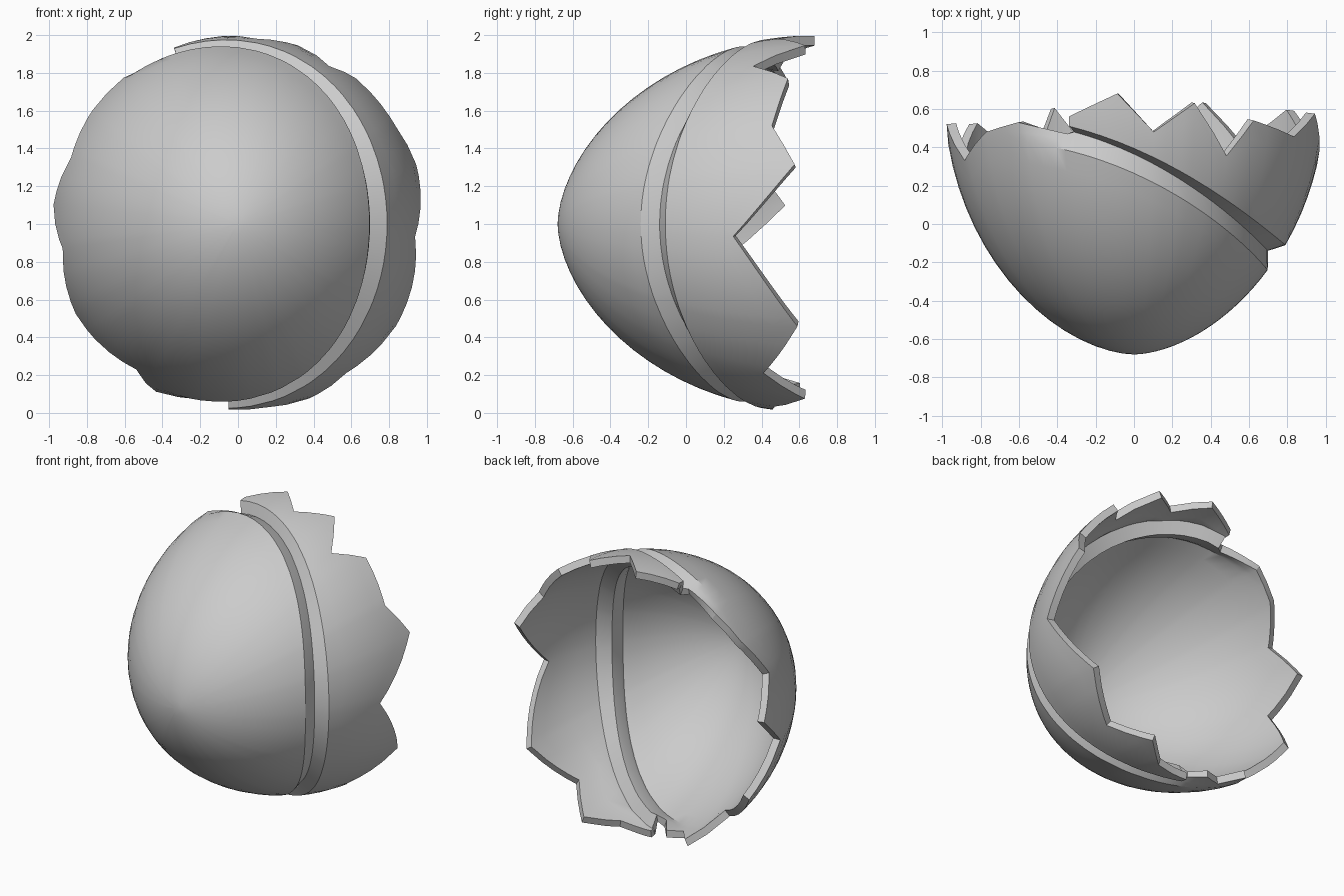
import bpy, bmesh, math

if "Cube" in bpy.data.objects:
    bpy.data.objects.remove(bpy.data.objects["Cube"])

YC, TIP, R = 0.68, -0.68, 0.99      # widest plane, tip of the dome, widest radius
DEPTH, BAND, SLOPE = 0.065, 0.10, 0.03   # groove depth and length, slant of step wall
START, END = -93, 110               # angles between which the raised layer runs

# jagged broken edge: (angle round the y axis from +x, y of the edge)
EDGE = [(-93, .46), (-86, .46), (-79, .47), (-68, .63), (-54, .41), (-33, .59),
        (-4, .25), (18.5, .575), (32, .455), (51, .54), (60, .355), (71.5, .63),
        (84, .48), (95, .68), (110, .56), (112, .47), (128, .53), (142, .48),
        (158, .33), (174, .52), (188, .27), (209, .52), (219, .44), (235, .28),
        (244, .60), (251, .46), (258, .50), (263, .40), (267, .46)]


def edge_y(a):
    for (a0, y0), (a1, y1) in zip(EDGE, EDGE[1:]):
        if a0 <= a <= a1:
            return y0 + (y1 - y0) * (a - a0) / (a1 - a0)


def radius(y):
    u = (YC - y) / (YC - TIP)
    return R * max(0, 1 - u * u) ** 0.575


def step_y(a):
    y = 0.2
    for _ in range(30):
        d = 0.77 - radius(y) * math.cos(math.radians(a))
        y = 0.5 * y + 0.5 * (-0.1 + 0.85 * d - 0.27 * d * d)
    return y


def fade(a):
    over = max(0, a - END)
    over = min(over, 360 + START - a) if a > END else 0
    return max(0, 1 - over / 18)


def rows(y0, y1, n):
    k = YC - TIP
    a0, a1 = (math.acos(max(-1, min(1, (YC - y) / k))) for y in (y0, y1))
    return [YC - k * math.cos(a0 + (a1 - a0) * i / n) for i in range(n + 1)]


bm = bmesh.new()


def point(a, y, r):
    t = math.radians(a)
    return bm.verts.new((r * math.cos(t), y, 1 + r * math.sin(t)))


def skin(cols, closed):
    pairs = list(zip(cols, cols[1:])) + ([(cols[-1], cols[0])] if closed else [])
    for c, d in pairs:
        for i in range(len(c) - 1):
            bm.faces.new((c[i], c[i + 1], d[i + 1], d[i]))


keys = [k for k, _ in EDGE[:-1]]
angles = sorted(keys + [a for a in range(-90, 265, 5)
                        if min(abs(a - k) for k in keys) > 2])

dome, layer = [], []
for a in angles:
    e, s = edge_y(a), step_y(a)
    raised = a <= END
    low = s - SLOPE
    groove = low - BAND
    stop = low if raised else e
    # smooth dome, then the groove just in front of the step
    ys = rows(TIP, min(groove, stop), 16) + [min(groove + BAND / 2, stop), stop]
    dome.append([point(a, y, radius(y) - DEPTH * fade(a)
                       * max(0, min(1, (y - groove) / BAND))) for y in ys])
    # slanted step wall and raised layer out to the broken edge
    if raised:
        col = [point(a, low, radius(low) - DEPTH)]
        col += [point(a, y, radius(y) + 0.008) for y in rows(s, max(e, s + .02), 5)]
        layer.append(col)

skin(dome, True)
skin(layer, False)
bmesh.ops.remove_doubles(bm, verts=bm.verts, dist=0.0008)
bmesh.ops.recalc_face_normals(bm, faces=bm.faces)
# make sure the tip faces outward
tip = min(bm.faces, key=lambda f: f.calc_center_median().y)
if tip.normal.y > 0:
    bmesh.ops.reverse_faces(bm, faces=bm.faces)

mesh = bpy.data.meshes.new("broken_shell")
bm.to_mesh(mesh)
bm.free()
shell = bpy.data.objects.new("broken_shell", mesh)
bpy.context.collection.objects.link(shell)
bpy.context.view_layer.objects.active = shell
shell.select_set(True)

# shell thickness
mod = shell.modifiers.new("thickness", 'SOLIDIFY')
mod.thickness = 0.05
mod.offset = -1
bpy.ops.object.modifier_apply(modifier=mod.name)
bpy.ops.object.shade_smooth_by_angle(angle=math.radians(28))
